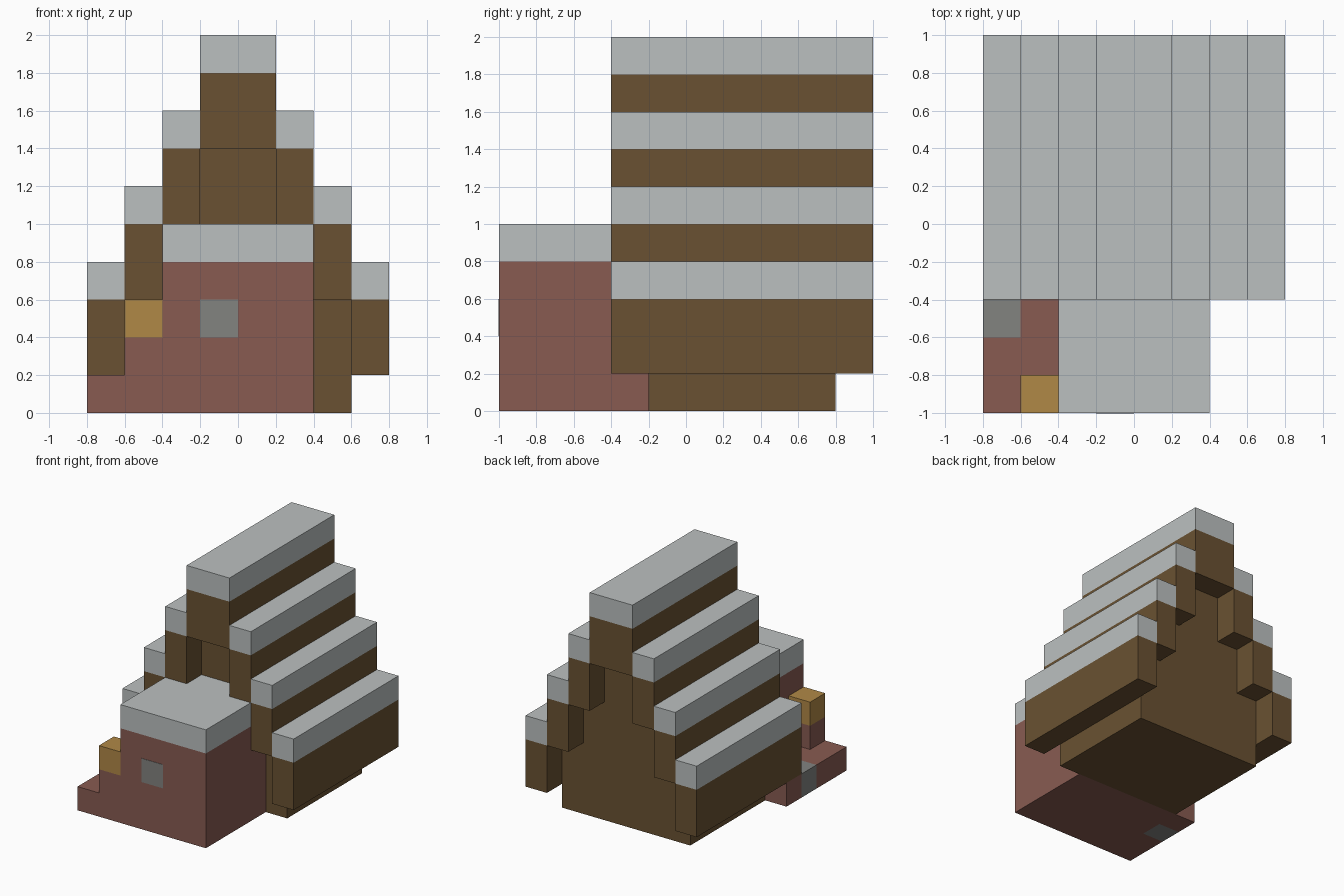
import bpy
import bmesh
from mathutils import Vector

cube = bpy.data.objects.get("Cube")
if cube:
    bpy.data.objects.remove(cube, do_unlink=True)


def material(name, rgb):
    mat = bpy.data.materials.new(name)
    mat.use_nodes = True
    mat.diffuse_color = (*rgb, 1)
    bsdf = next(n for n in mat.node_tree.nodes if n.type == "BSDF_PRINCIPLED")
    bsdf.inputs["Base Color"].default_value = (*rgb, 1)
    bsdf.inputs["Roughness"].default_value = 0.9
    return mat


snow = material("snow", (0.50, 0.53, 0.53))
timber = material("timber", (0.144, 0.083, 0.032))
brick = material("brick", (0.246, 0.105, 0.083))
amber = material("amber", (0.434, 0.246, 0.061))
stone = material("stone", (0.223, 0.227, 0.216))


def finish(name, bm, mat):
    bmesh.ops.recalc_face_normals(bm, faces=bm.faces)
    mesh = bpy.data.meshes.new(name)
    bm.to_mesh(mesh)
    bm.free()
    mesh.materials.append(mat)
    obj = bpy.data.objects.new(name, mesh)
    bpy.context.collection.objects.link(obj)
    return obj


def box(name, mat, x, y, z):
    """Box between the given (low, high) limits on each axis."""
    low, high = (Vector(p) for p in zip(x, y, z))
    bm = bmesh.new()
    bmesh.ops.create_cube(bm, size=1)
    bmesh.ops.scale(bm, vec=high - low, verts=bm.verts)
    bmesh.ops.translate(bm, vec=(low + high) / 2, verts=bm.verts)
    return finish(name, bm, mat)


# Main hall: stepped gable profile, extruded front to back
half = [(0.6, 0), (0.6, 0.6), (0.4, 0.6), (0.4, 1), (0.2, 1), (0.2, 1.4)]
profile = half + [(-x, z) for x, z in reversed(half)]
bm = bmesh.new()
gable = bm.faces.new([bm.verts.new((x, -0.2, z)) for x, z in profile])
extruded = bmesh.ops.extrude_face_region(bm, geom=[gable])["geom"]
bmesh.ops.translate(bm, vec=(0, 1, 0),
                    verts=[v for v in extruded if isinstance(v, bmesh.types.BMVert)])
finish("hall", bm, timber)

# Stepped roof: overhanging beams, each capped with snow
ROOF_Y = (-0.4, 1)


def roof_beam(name, x, bottom):
    box(name + "_beam", timber, x, ROOF_Y, (bottom, bottom + 0.4))
    box(name + "_snow", snow, x, ROOF_Y, (bottom + 0.4, bottom + 0.6))


roof_beam("ridge", (-0.2, 0.2), 1.4)
for i, tier in enumerate(("upper", "middle", "lower")):
    inner, bottom = 0.2 * (i + 1), 1 - 0.4 * i
    roof_beam(tier + "_left_roof", (inner, inner + 0.2), bottom)
    roof_beam(tier + "_right_roof", (-inner - 0.2, -inner), bottom)

# Front annex with snowy flat roof and window
box("annex", brick, (-0.4, 0.4), (-1, -0.2), (0, 0.8))
box("annex_snow", snow, (-0.4, 0.4), (-1, -0.2), (0.8, 1))
box("annex_window", stone, (-0.2, 0), (-1.003, -0.998), (0.4, 0.6))

# Low terrace beside the annex, with a stone set in its edge
box("terrace_inner", brick, (-0.6, -0.4), (-1, -0.2), (0, 0.2))
box("terrace_front", brick, (-0.8, -0.6), (-1, -0.6), (0, 0.2))
box("terrace_back", brick, (-0.8, -0.6), (-0.4, -0.2), (0, 0.2))
box("terrace_stone", stone, (-0.8, -0.6), (-0.6, -0.4), (0, 0.2))

# Lamp on its post
box("lamp_post", brick, (-0.6, -0.4), (-1, -0.8), (0.2, 0.4))
box("lamp", amber, (-0.6, -0.4), (-1, -0.8), (0.4, 0.6))
